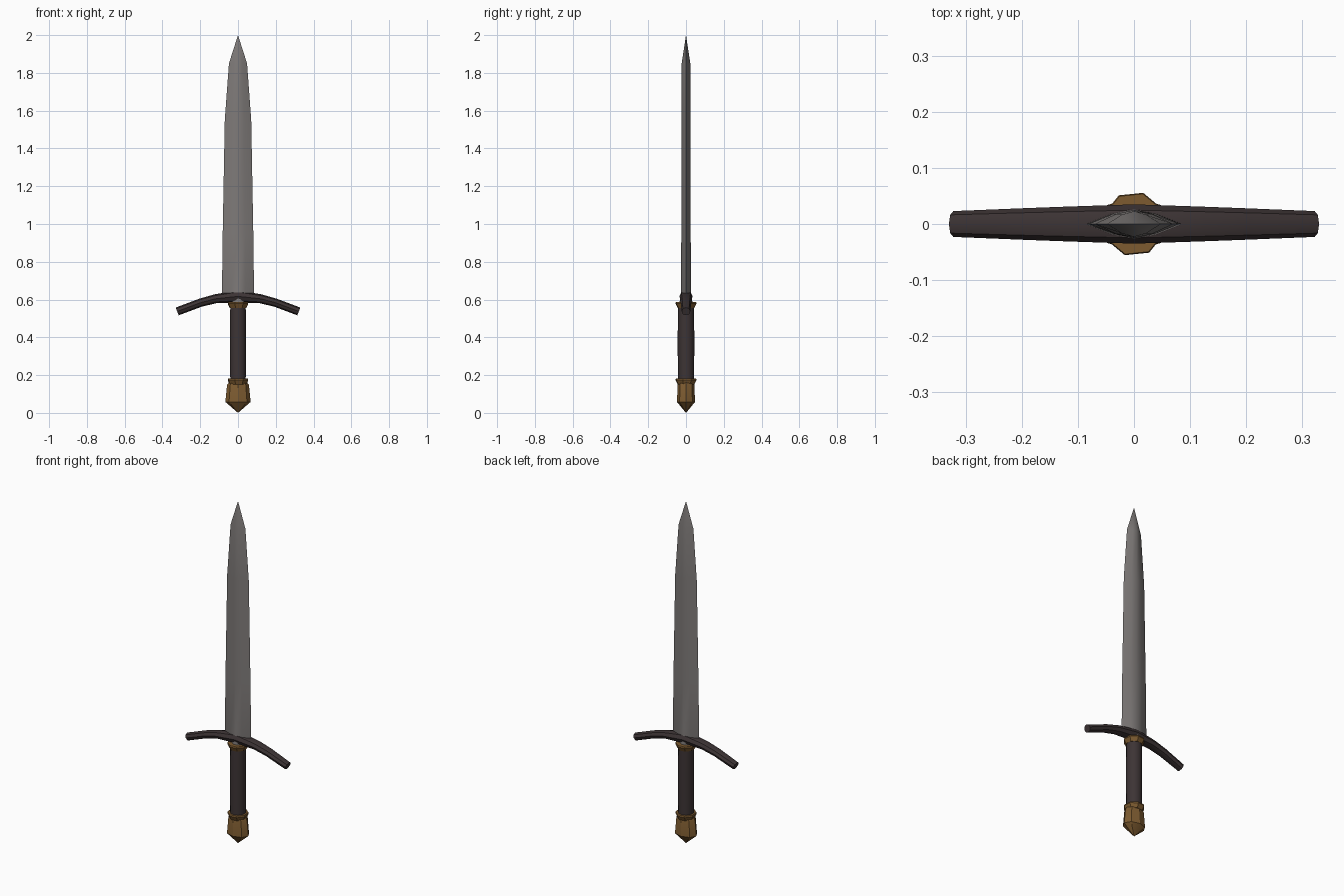
import bpy, bmesh, math

if "Cube" in bpy.data.objects:
    bpy.data.objects.remove(bpy.data.objects["Cube"])


def mat(name, rgb):
    m = bpy.data.materials.new(name)
    m.diffuse_color = (*rgb, 1)
    m.use_nodes = True
    m.node_tree.nodes["Principled BSDF"].inputs["Base Color"].default_value = m.diffuse_color
    return m


steel = mat("steel", (0.21, 0.195, 0.19))
leather = mat("dark_leather", (0.046, 0.034, 0.035))
brass = mat("brass", (0.205, 0.105, 0.030))


def loft(name, rings, material, angle=40):
    """Skin a list of equal-sized rings and cap both ends."""
    bm = bmesh.new()
    loops = [[bm.verts.new(p) for p in ring] for ring in rings]
    n = len(loops[0])
    for a, b in zip(loops, loops[1:]):
        for i in range(n):
            j = (i + 1) % n
            bm.faces.new((a[i], a[j], b[j], b[i]))
    bm.faces.new(loops[0][::-1])
    bm.faces.new(loops[-1])
    bmesh.ops.remove_doubles(bm, verts=bm.verts, dist=0.0002)
    bmesh.ops.recalc_face_normals(bm, faces=bm.faces)
    for f in bm.faces:
        f.smooth = True
    me = bpy.data.meshes.new(name)
    bm.to_mesh(me)
    bm.free()
    me.set_sharp_from_angle(angle=math.radians(angle))
    me.materials.append(material)
    ob = bpy.data.objects.new(name, me)
    bpy.context.collection.objects.link(ob)
    return ob


def turned(name, profile, material, sides=8, phase=0.0, angle=40):
    """Stack of elliptical rings; profile rows are (x radius, y radius, z)."""
    steps = [phase + 2 * math.pi * i / sides for i in range(sides)]
    rings = [[(rx * math.cos(a), ry * math.sin(a), z) for a in steps]
             for rx, ry, z in profile]
    return loft(name, rings, material, angle)


# Blade: flattened ridged section, tapering to the point
section = [(-1, 0), (-0.45, -0.72), (0, -1), (0.45, -0.72),
           (1, 0), (0.45, 0.72), (0, 1), (-0.45, 0.72)]
blade = [(0.045, 0.034, 0.588), (0.085, 0.026, 0.625), (0.081, 0.025, 0.95),
         (0.070, 0.025, 1.55), (0.048, 0.023, 1.85), (0.00001, 0.00001, 2.0)]
loft("blade", [[(x * w, y * t, z) for x, y in section] for w, t, z in blade], steel)

# Cross guard: drooping bar, mirrored about the middle
half = [(0.0, 0.617, 0.032, 0.035, 0), (0.12, 0.604, 0.024, 0.031, 11),
        (0.20, 0.583, 0.022, 0.028, 18), (0.322, 0.537, 0.022, 0.023, 21)]
stations = [(-x, z, h, d, -t) for x, z, h, d, t in half[:0:-1]] + half
rings = []
for x, z, h, d, tilt in stations:
    t = math.radians(tilt)
    ring = []
    for i in range(8):
        a = 2 * math.pi * i / 8
        up = h * math.cos(a)
        ring.append((x + up * math.sin(t), d * math.sin(a), z + up * math.cos(t)))
    rings.append(ring)
loft("cross_guard", rings, leather)

# Grip
turned("grip", [(0.043, 0.043, 0.16), (0.044, 0.044, 0.37), (0.043, 0.043, 0.575)],
       leather, 10, math.pi / 10, 50)

# Flared collars at both ends of the grip
for name, z in (("upper_collar", 0.555), ("lower_collar", 0.150)):
    turned(name, [(0.046, 0.046, z), (0.057, 0.058, z + 0.024), (0.055, 0.056, z + 0.032)],
           brass, 8, math.pi / 8 + 0.1, 30)

# Pommel: faceted, flattened front to back, pointed at the base
turned("pommel", [(0.00001, 0.00001, 0.0), (0.067, 0.048, 0.058),
                  (0.058, 0.044, 0.148), (0.045, 0.040, 0.165)],
       brass, 8, 0, 30)
